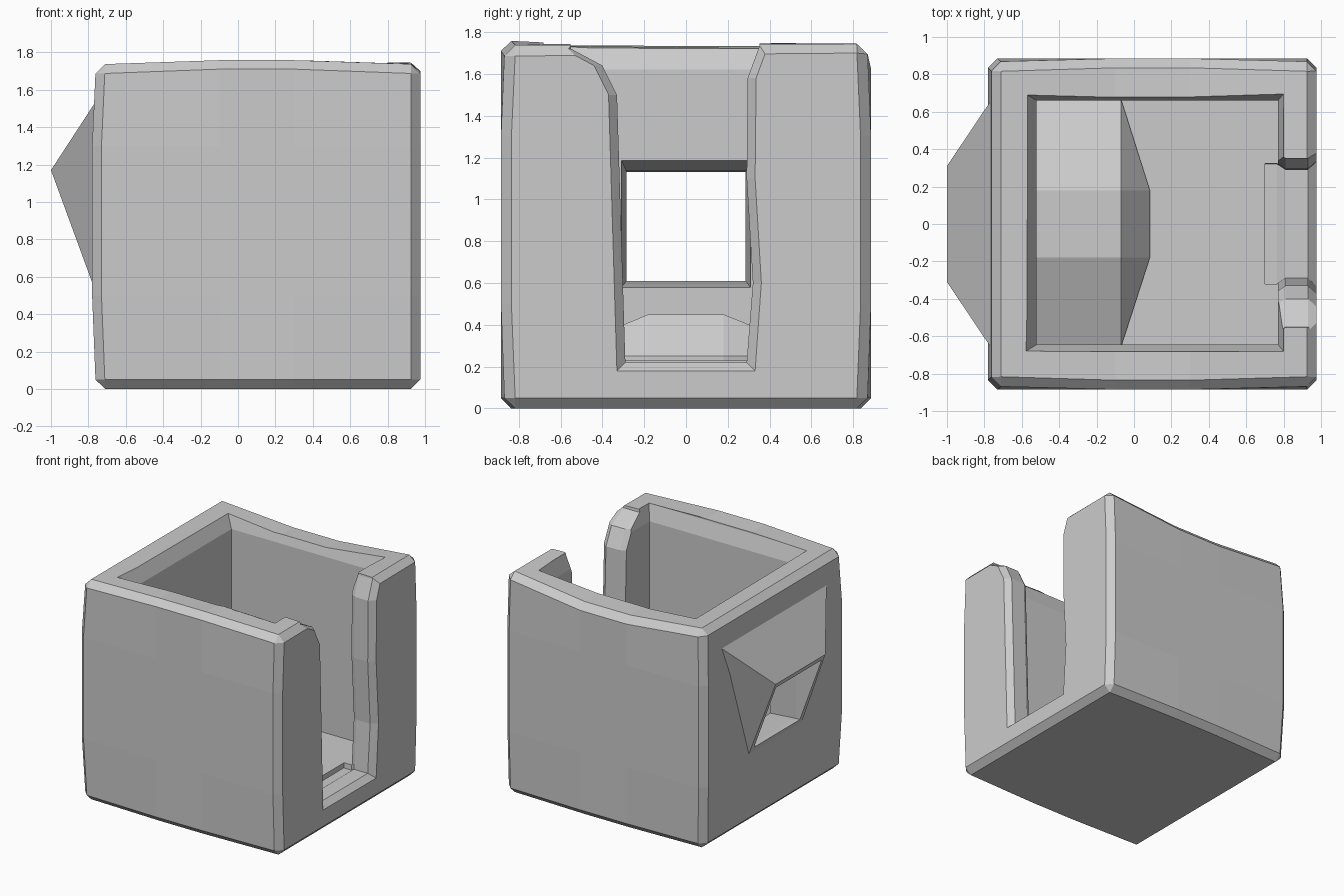
import bpy, bmesh
from mathutils import Vector

if "Cube" in bpy.data.objects:
    bpy.data.objects.remove(bpy.data.objects["Cube"])


def finish(name, bm):
    bmesh.ops.recalc_face_normals(bm, faces=bm.faces)
    me = bpy.data.meshes.new(name)
    bm.to_mesh(me)
    bm.free()
    ob = bpy.data.objects.new(name, me)
    bpy.context.collection.objects.link(ob)
    return ob


def loft(name, rings):
    """Closed solid skinned through rings with equal point counts."""
    bm = bmesh.new()
    loops = [[bm.verts.new(p) for p in r] for r in rings]
    n = len(loops[0])
    for a, b in zip(loops, loops[1:]):
        for i in range(n):
            j = (i + 1) % n
            bm.faces.new((a[i], a[j], b[j], b[i]))
    bm.faces.new(loops[0])
    bm.faces.new(loops[-1])
    bmesh.ops.triangulate(bm, faces=[f for f in bm.faces if len(f.verts) == 4])
    return finish(name, bm)


def apply_bool(ob, other, op):
    m = ob.modifiers.new(other.name, 'BOOLEAN')
    m.operation, m.solver, m.object = op, 'EXACT', other
    bpy.context.view_layer.objects.active = ob
    bpy.ops.object.modifier_apply(modifier=m.name)
    bpy.data.objects.remove(other)


# outer block, cut into a coarse grid and slightly bulged
X0, X1, Y, H = -0.76, 0.975, 0.865, 1.735
bm = bmesh.new()
bmesh.ops.create_cube(bm, size=1)
for v in bm.verts:
    v.co = Vector((X0 if v.co.x < 0 else X1, 2 * Y * v.co.y, H * (v.co.z + 0.5)))
for co, no in (((-0.1, 0, 0), (1, 0, 0)), ((0.3, 0, 0), (1, 0, 0)),
               ((0, 0, 0.5), (0, 0, 1)), ((0, 0, 1.3), (0, 0, 1))):
    bmesh.ops.bisect_plane(bm, geom=bm.verts[:] + bm.edges[:] + bm.faces[:],
                           plane_co=co, plane_no=no)
for v in bm.verts:
    p = v.co.copy()
    mid_x = -0.2 < p.x < 0.4
    mid_z = 0.1 < p.z < 1.6
    if p.z > 1.6 and mid_x:
        v.co.z += 0.025 if p.y < 0 else -0.06
    if mid_x or mid_z:
        v.co.y += 0.02 if p.y > 0 else -0.02
    if mid_z and p.x < -0.5:
        v.co.x -= 0.02
    if p.z > 1.6 and p.x > 0.5 and p.y > 0:
        v.co.z += 0.015
hut = finish("hut_walls", bm)
bev = hut.modifiers.new("bevel", 'BEVEL')
bev.width, bev.segments, bev.limit_method, bev.angle_limit = 0.05, 1, 'ANGLE', 0.9
bpy.context.view_layer.objects.active = hut
bpy.ops.object.modifier_apply(modifier=bev.name)

# window hood on the left wall
bm = bmesh.new()
for s in (-1, 1):
    for p in ((-0.765, 0.66, 1.53), (-1.0, 0.31, 1.17), (-0.78, 0.33, 0.57),
              (-0.65, 0.66, 1.53), (-0.65, 0.33, 0.57)):
        bm.verts.new((p[0], s * p[1], p[2]))
bmesh.ops.convex_hull(bm, input=bm.verts)
apply_bool(hut, finish("window_hood", bm), 'UNION')


# room interior, flared at the rim
def room_ring(z, g):
    a, b, c, d = -0.52 - g, 0.77 + g * 0.5, -0.645 - g * 0.6, 0.66 + g * 0.6
    return [(a, c, z), (b, c, z), (b, d, z), (a, d, z)]


apply_bool(hut, loft("room_cutter", [room_ring(0.23, 0), room_ring(1.62, 0),
                                     room_ring(1.74, 0.06), room_ring(1.95, 0.06)]),
           'DIFFERENCE')


# open doorway on the right wall, chamfered on both faces
def door_ring(x, g):
    pts = [(-0.29 - g, 0.22 - g), (0.29 + g, 0.22 - g), (0.32 + g, 0.6),
           (0.29 + g, 1.1), (0.295 + g, 1.58), (0.35 + g, 1.73), (0.37 + g, 1.95),
           (-0.58 - g, 1.95), (-0.55 - g, 1.72), (-0.40 - g, 1.64), (-0.33 - g, 1.5)]
    return [(x, y, z) for y, z in pts]


apply_bool(hut, loft("door_cutter", [door_ring(1.1, 0.045), door_ring(0.98, 0.045),
                                     door_ring(0.93, 0), door_ring(0.81, 0),
                                     door_ring(0.765, 0.03), door_ring(0.7, 0.03)]),
           'DIFFERENCE')


# window tunnel through wall and hood
def window_ring(x, w, lo, hi):
    return [(x, -w, lo), (x, w, lo), (x, w, hi), (x, -w, hi)]


apply_bool(hut, loft("window_cutter", [window_ring(-1.1, 0.285, 0.61, 1.13),
                                       window_ring(-0.76, 0.285, 0.61, 1.135),
                                       window_ring(-0.45, 0.315, 0.57, 1.2)]),
           'DIFFERENCE')

# bed mound against the left wall, tapering to both ends
rings = []
for y, top, foot in ((-0.66, 0.25, -0.07), (-0.18, 0.45, 0.085),
                     (0.18, 0.45, 0.085), (0.67, 0.25, -0.07)):
    rings.append([(-0.54, y, 0.18), (-0.54, y, top), (-0.07, y, top),
                  (foot, y, 0.25), (foot, y, 0.18)])
loft("bed_mound", rings)
